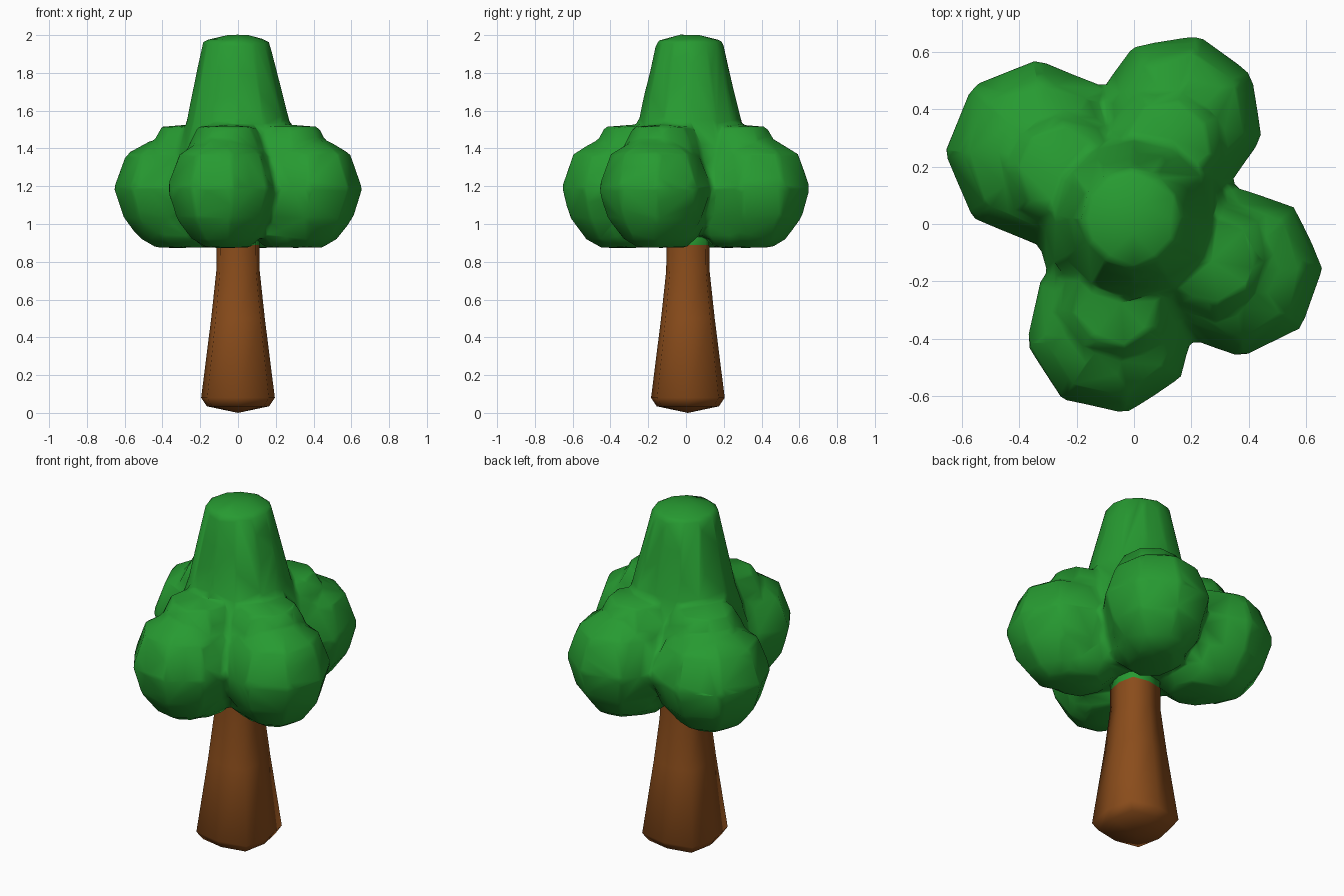
import bpy, bmesh, math

if "Cube" in bpy.data.objects:
    bpy.data.objects.remove(bpy.data.objects["Cube"])


def material(name, rgb):
    m = bpy.data.materials.new(name)
    m.diffuse_color = (*rgb, 1)
    m.use_nodes = True
    m.node_tree.nodes["Principled BSDF"].inputs["Base Color"].default_value = m.diffuse_color
    return m


GREEN = material("leaf green", (0.02, 0.325, 0.031))
BROWN = material("bark brown", (0.255, 0.073, 0.011))


def add_stack(bm, rings, n, diag=1.0, turn=0.0):
    """Closed solid of revolution; rings are (x, y, z, r), r = 0 is an end point."""
    loops = []
    for x, y, z, r in rings:
        if r == 0:
            loops.append([bm.verts.new((x, y, z))] * n)
            continue
        loop = []
        for i in range(n):
            a = 2 * math.pi * i / n + turn
            q = r * (diag if i % 2 else 1)
            loop.append(bm.verts.new((x + q * math.cos(a), y + q * math.sin(a), z)))
        loops.append(loop)
    for lo, hi in zip(loops, loops[1:]):
        for i in range(n):
            j = (i + 1) % n
            bm.faces.new(list(dict.fromkeys((lo[i], lo[j], hi[j], hi[i]))))


def finish(name, bm, mats):
    bmesh.ops.recalc_face_normals(bm, faces=bm.faces[:])
    me = bpy.data.meshes.new(name)
    bm.to_mesh(me)
    bm.free()
    for m in mats:
        me.materials.append(m)
    ob = bpy.data.objects.new(name, me)
    bpy.context.collection.objects.link(ob)
    return ob


def smooth(ob, angle):
    bpy.ops.object.select_all(action='DESELECT')
    ob.select_set(True)
    bpy.context.view_layer.objects.active = ob
    bpy.ops.object.shade_smooth_by_angle(angle=math.radians(angle))


# Trunk: rounded square, flared at the base, green where it meets the leaves
bm = bmesh.new()
add_stack(bm, [(0, 0.01, 0, 0), (0, 0.01, 0.035, 0.165), (0, 0.01, 0.08, 0.195),
               (0, 0.01, 0.5, 0.142), (0, 0.01, 0.75, 0.115), (0, 0.01, 0.89, 0.113),
               (0, 0.01, 1.0, 0.112), (0, 0.01, 1.02, 0)], 8, diag=1.18)
trunk = finish("trunk", bm, [BROWN, GREEN])
for f in trunk.data.polygons:
    f.material_index = 1 if f.center.z > 0.9 else 0
smooth(trunk, 80)

# Crown: tall tapered top over a wide core
bm = bmesh.new()
add_stack(bm, [(0, 0.01, 0.92, 0), (0, 0.01, 0.94, 0.22), (0, 0.01, 1.05, 0.32),
               (0, 0.01, 1.2, 0.35), (0, 0.01, 1.4, 0.315), (0, 0.02, 1.53, 0.277),
               (-0.01, 0.02, 1.97, 0.175), (0, 0.02, 2.0, 0.06), (0, 0.02, 2.004, 0)], 12)

# Leaf clumps: an eight-sided ball with a flat-ended shoulder nearer the centre
ball = [(0.872, 0), (0.875, 0.3), (0.92, 0.56), (1.03, 0.84), (1.19, 1),
        (1.37, 0.79), (1.44, 0.4), (1.45, 0)]
shoulder = [(0.874, 0), (0.876, 0.13), (0.94, 0.2), (1.19, 0.27),
            (1.42, 0.205), (1.515, 0.155), (1.526, 0)]
clumps = [(-0.335, 0.25, 0.325, 0), (0.155, 0.365, 0.3, 77),
          (0.36, -0.165, 0.3, 3), (-0.08, -0.365, 0.3, -80)]
for x, y, r, turn in clumps:
    t = math.radians(turn)
    add_stack(bm, [(x, y, z, r * k) for z, k in ball], 8, turn=t)
    add_stack(bm, [(x * 0.76, y * 0.76, z, k) for z, k in shoulder], 8, turn=t)
crown = finish("crown", bm, [GREEN])

# Fuse, soften the seams and reduce to broad facets
mod = crown.modifiers.new("fuse", 'REMESH')
mod.mode = 'VOXEL'
mod.voxel_size = 0.018
mod = crown.modifiers.new("soften", 'SMOOTH')
mod.factor = 0.5
mod.iterations = 4
mod = crown.modifiers.new("facets", 'DECIMATE')
mod.ratio = 0.04
bpy.context.view_layer.update()
fused = bpy.data.meshes.new_from_object(
    crown.evaluated_get(bpy.context.evaluated_depsgraph_get()))
crown.modifiers.clear()
crown.data = fused
fused.materials.clear()
fused.materials.append(GREEN)
for f in fused.polygons:
    f.material_index = 0
smooth(crown, 90)
